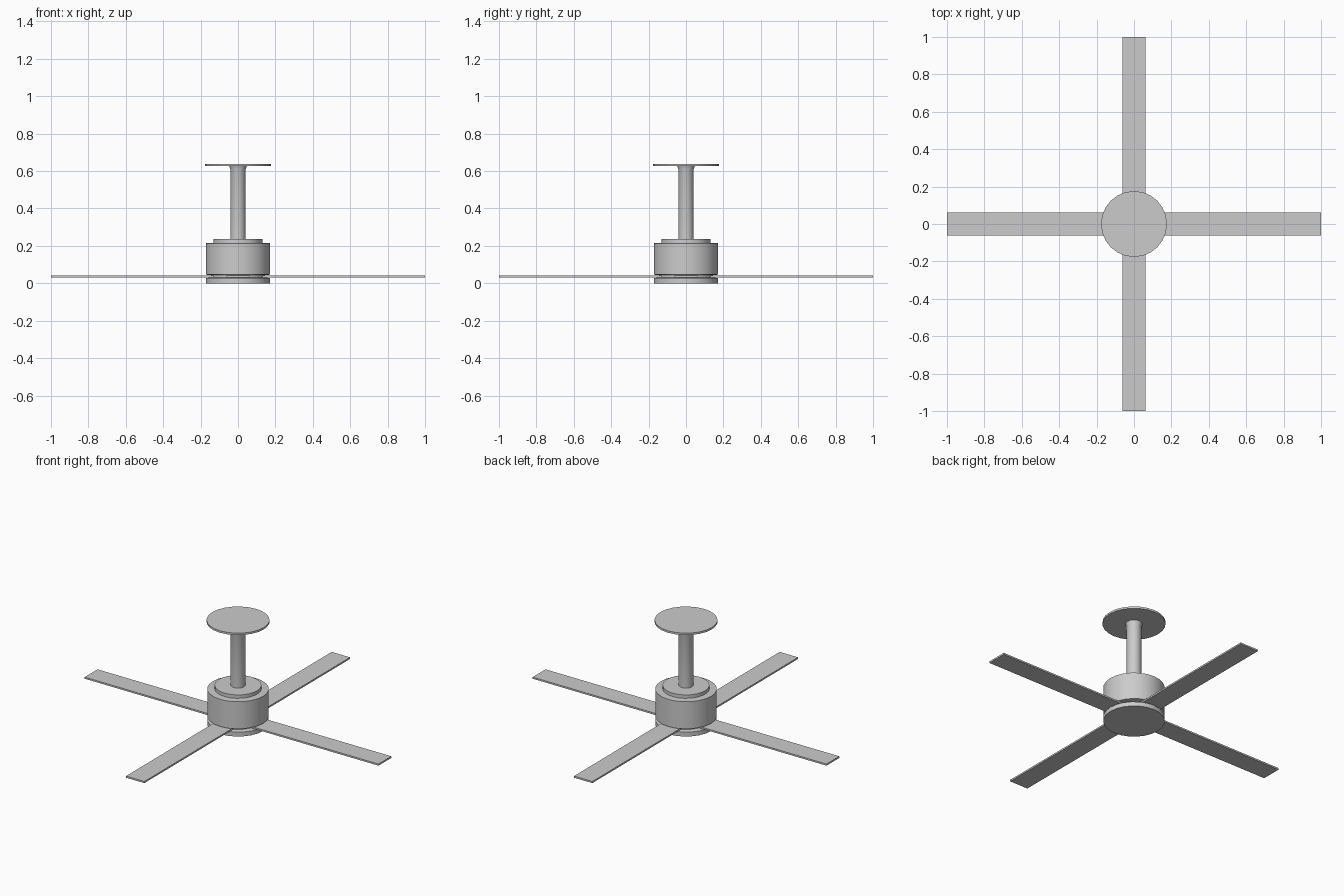
import bpy, bmesh, math

if "Cube" in bpy.data.objects:
    bpy.data.objects.remove(bpy.data.objects["Cube"])

SIDES = 24


def lathe(name, profile):
    """Closed solid of revolution around z from (radius, height) points, bottom to top."""
    bm = bmesh.new()
    rings = []
    for r, z in profile:
        rings.append([bm.verts.new((r * math.cos(2 * math.pi * i / SIDES),
                                    r * math.sin(2 * math.pi * i / SIDES), z))
                      for i in range(SIDES)])
    for a, b in zip(rings, rings[1:]):
        for i in range(SIDES):
            j = (i + 1) % SIDES
            bm.faces.new((a[i], a[j], b[j], b[i]))
    bm.faces.new(rings[0][::-1])
    bm.faces.new(rings[-1])
    return finish(name, bm, True)


def finish(name, bm, smooth=False):
    bmesh.ops.recalc_face_normals(bm, faces=bm.faces)
    mesh = bpy.data.meshes.new(name)
    bm.to_mesh(mesh)
    bm.free()
    obj = bpy.data.objects.new(name, mesh)
    bpy.context.collection.objects.link(obj)
    if smooth:
        bpy.ops.object.select_all(action='DESELECT')
        obj.select_set(True)
        bpy.context.view_layer.objects.active = obj
        bpy.ops.object.shade_smooth_by_angle(angle=math.radians(40))
    return obj


# Bottom cap, narrower hub where the blades enter, and motor housing with stepped top
lathe("bottom_cap", [(0.172, 0.0), (0.172, 0.027), (0.15, 0.031)])
lathe("blade_hub", [(0.145, 0.028), (0.145, 0.047)])
lathe("motor_housing", [(0.15, 0.043), (0.172, 0.047), (0.172, 0.214),
                        (0.131, 0.216), (0.131, 0.237)])

# Hanging rod, slightly flared under the ceiling plate
lathe("down_rod", [(0.041, 0.23), (0.041, 0.61), (0.047, 0.626)])
lathe("ceiling_plate", [(0.176, 0.626), (0.176, 0.638)])

# Four flat blades
for k in range(4):
    bm = bmesh.new()
    bmesh.ops.create_cube(bm, size=1)
    for v in bm.verts:
        v.co = (0.56 + v.co.x * 0.88, v.co.y * 0.125, 0.037 + v.co.z * 0.01)
    blade = finish(f"blade_{k + 1}", bm)
    blade.rotation_euler.z = k * math.pi / 2
